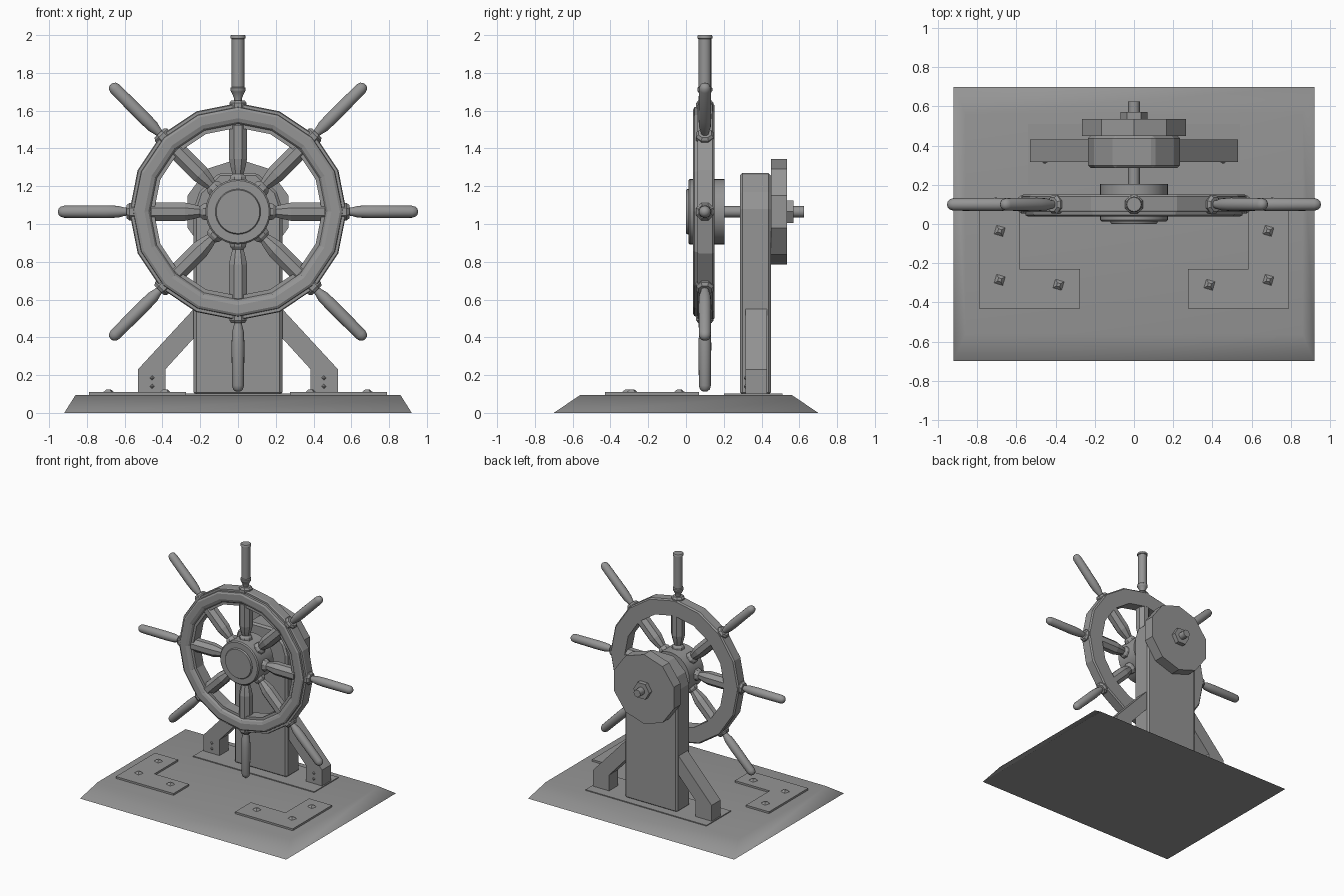
import bpy, bmesh, math
from mathutils import Matrix, Vector

cube = bpy.data.objects.get("Cube")
if cube:
    bpy.data.objects.remove(cube)

grey = bpy.data.materials.new("plain grey")
grey.use_nodes = True
COLOR = (0.3, 0.3, 0.3, 1)
grey.diffuse_color = COLOR
grey.node_tree.nodes["Principled BSDF"].inputs["Base Color"].default_value = COLOR

CENTRE = Vector((0, 0.1, 1.065))          # wheel centre
SHAFT = Matrix.Translation((0, 0, CENTRE.z)) @ Matrix.Rotation(-math.pi / 2, 4, 'X')


def finish(name, bm, matrix=Matrix(), smooth=0):
    bmesh.ops.transform(bm, matrix=matrix, verts=bm.verts)
    bmesh.ops.recalc_face_normals(bm, faces=bm.faces)
    mesh = bpy.data.meshes.new(name)
    bm.to_mesh(mesh)
    bm.free()
    mesh.materials.append(grey)
    ob = bpy.data.objects.new(name, mesh)
    bpy.context.collection.objects.link(ob)
    if smooth:
        bpy.ops.object.select_all(action='DESELECT')
        ob.select_set(True)
        bpy.context.view_layer.objects.active = ob
        bpy.ops.object.shade_smooth_by_angle(angle=math.radians(smooth))
    return ob


def lathe(name, profile, sides, matrix=Matrix(), phase=0.0, ring=False, smooth=0):
    """Turn (radius, height) points round local z; ring closes the profile on itself."""
    bm = bmesh.new()
    loops = []
    for r, h in profile:
        angles = [phase + math.tau * i / sides for i in range(sides)]
        loops.append([bm.verts.new((r * math.cos(a), r * math.sin(a), h)) for a in angles])
    pairs = list(zip(loops, loops[1:]))
    if ring:
        pairs.append((loops[-1], loops[0]))
    else:
        bm.faces.new(loops[0])
        bm.faces.new(loops[-1])
    for a, b in pairs:
        for i in range(sides):
            j = (i + 1) % sides
            bm.faces.new((a[i], a[j], b[j], b[i]))
    return finish(name, bm, matrix, smooth)


def prism(name, outline, low, high, upright=False):
    """Extrude an outline along z, or along y when upright."""
    bm = bmesh.new()
    place = (lambda a, b: (a, low, b)) if upright else (lambda a, b: (a, b, low))
    face = bm.faces.new([bm.verts.new(place(a, b)) for a, b in outline])
    moved = bmesh.ops.extrude_face_region(bm, geom=[face])["geom"]
    shift = Vector((0, high - low, 0)) if upright else Vector((0, 0, high - low))
    bmesh.ops.translate(bm, vec=shift, verts=[v for v in moved if isinstance(v, bmesh.types.BMVert)])
    return finish(name, bm)


def rect(x, y0, y1):
    return [(-x, y0), (x, y0), (x, y1), (-x, y1)]


# Sloped base with soft shaded sides
bm = bmesh.new()
bottom = [bm.verts.new((x, y, 0)) for x, y in rect(0.92, -0.7, 0.7)]
top = [bm.verts.new((x, y, 0.095)) for x, y in rect(0.86, -0.56, 0.56)]
bm.faces.new(bottom)
bm.faces.new(top)
for i in range(4):
    j = (i + 1) % 4
    bm.faces.new((bottom[i], bottom[j], top[j], top[i]))
for f in bm.faces:
    f.smooth = True
for e in bm.edges:
    if all(v in bottom for v in e.verts):
        e.smooth = False
base = finish("base", bm)
weighted = base.modifiers.new("soft sides", 'WEIGHTED_NORMAL')
weighted.keep_sharp = True

# Foot plate under the post
prism("foot_plate", rect(0.54, 0.2, 0.51), 0.09, 0.102)

# Corner plates with low bolts, and the braces
for side, word in ((1, "left"), (-1, "right")):
    corner = [(0.79, -0.43), (0.275, -0.43), (0.275, -0.23), (0.585, -0.23), (0.585, 0.07), (0.79, 0.07)]
    prism(word + "_corner_plate", [(side * x, y) for x, y in corner], 0.09, 0.11)
    for n, (x, y) in enumerate(((0.685, -0.035), (0.685, -0.285), (0.385, -0.31))):
        lathe(f"{word}_plate_bolt_{n}", [(0.035, 0.108), (0.012, 0.125)], 4,
              Matrix.Translation((side * x, y, 0)), 0.5)
    brace = [(0.53, 0.1), (0.53, 0.23), (0.23, 0.555), (0.23, 0.4), (0.385, 0.23), (0.385, 0.1)]
    prism(word + "_brace", [(side * x, z) for x, z in brace], 0.315, 0.43, True)
    for n, z in enumerate((0.14, 0.185)):
        lathe(f"{word}_brace_bolt_{n}", [(0.004, 0.308), (0.014, 0.316)], 4,
              Matrix.Translation((side * 0.455, 0, z)) @ Matrix.Rotation(-math.pi / 2, 4, 'X'))

# Post with a rounded top
half = [(0.235, 0.095), (0.235, 1.08), (0.205, 1.17), (0.1, 1.27)]
post = prism("post", half + [(-x, z) for x, z in reversed(half)], 0.285, 0.45, True)
bevel = post.modifiers.new("edge bevel", 'BEVEL')
bevel.width = 0.014
bevel.segments = 1

# Axle, backing disc and nut
lathe("axle", [(0.03, 0.1), (0.03, 0.625)], 12, SHAFT, smooth=35)
lathe("backing_disc", [(0.28, 0.45), (0.28, 0.535)], 10, SHAFT, math.pi / 2)
lathe("axle_nut", [(0.07, 0.53), (0.07, 0.57)], 6, SHAFT)

# Hub with a raised front boss
hub = [(0.115, 0.0), (0.12, 0.008), (0.12, 0.012), (0.165, 0.012), (0.173, 0.02), (0.173, 0.205)]
lathe("hub", hub, 32, SHAFT, smooth=30)

# Stepped rim
rim = [(0.57, 0.06), (0.575, 0.07), (0.575, 0.14), (0.565, 0.15), (0.445, 0.15), (0.445, 0.06),
       (0.465, 0.06), (0.475, 0.045), (0.495, 0.037), (0.54, 0.037), (0.553, 0.045), (0.555, 0.06)]
lathe("rim", rim, 16, SHAFT, ring=True)

# Eight spokes with collars and handles; the top handle has a capped grip
spoke = [(0.052, 0.15), (0.045, 0.185), (0.032, 0.2), (0.042, 0.235), (0.052, 0.28), (0.052, 0.46)]
collar = [(0.05, 0.55), (0.05, 0.575), (0.038, 0.59), (0.022, 0.59)]
grip = [(0.02, 0.58), (0.022, 0.6), (0.031, 0.635), (0.034, 0.7), (0.032, 0.92),
        (0.026, 0.94), (0.015, 0.95), (0.004, 0.953)]
capped_grip = [(0.02, 0.58), (0.02, 0.6), (0.036, 0.635), (0.04, 0.64), (0.04, 0.655), (0.034, 0.66),
               (0.034, 0.915), (0.04, 0.918), (0.04, 0.93), (0.036, 0.935)]
for i in range(8):
    turn = Matrix.Translation(CENTRE) @ Matrix.Rotation(math.tau * i / 8, 4, 'Y')
    lathe(f"spoke_{i}", spoke, 8, turn, math.pi / 8)
    lathe(f"collar_{i}", collar, 8, turn, math.pi / 8)
    lathe(f"handle_{i}", grip if i else capped_grip, 16, turn, smooth=40)
